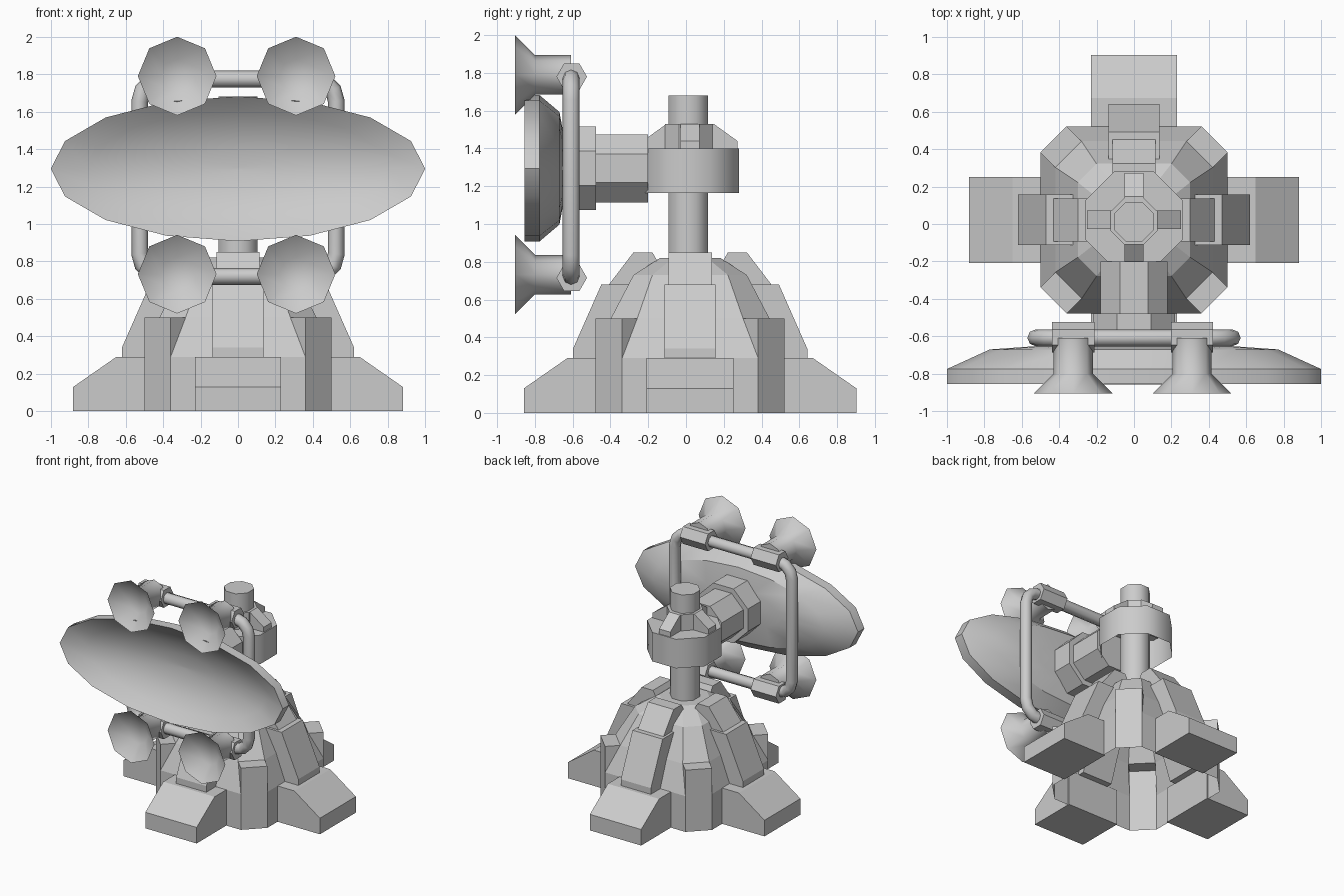
import bpy, bmesh, math
from mathutils import Vector, Matrix

if "Cube" in bpy.data.objects:
    bpy.data.objects.remove(bpy.data.objects["Cube"])

CY = 0.022          # centre of base and hub in y
DISH_Z = 1.295


def finish(name, bm, smooth=None):
    bmesh.ops.remove_doubles(bm, verts=bm.verts, dist=0.0005)
    bmesh.ops.recalc_face_normals(bm, faces=bm.faces)
    me = bpy.data.meshes.new(name)
    bm.to_mesh(me)
    bm.free()
    ob = bpy.data.objects.new(name, me)
    bpy.context.collection.objects.link(ob)
    if smooth:
        bpy.ops.object.select_all(action='DESELECT')
        ob.select_set(True)
        bpy.context.view_layer.objects.active = ob
        bpy.ops.object.shade_smooth_by_angle(angle=math.radians(smooth))
    return ob


def face(bm, pts):
    bm.faces.new([bm.verts.new(p) for p in pts])


def lathe(name, profile, sides, origin, axis='Z', phase=0.5, scale=(1, 1),
          caps=(True, True), smooth=None):
    """Rings of (radius, distance) about an axis; scale gives an oval section."""
    bm = bmesh.new()
    rings = []
    for r, d in profile:
        ring = []
        for i in range(sides):
            a = 2 * math.pi * (i + phase) / sides
            u, v = r * math.cos(a) * scale[0], r * math.sin(a) * scale[1]
            p = {'Z': (u, v, d), 'Y': (u, d, v), 'X': (d, u, v)}[axis]
            ring.append(bm.verts.new(Vector(p) + Vector(origin)))
        rings.append(ring)
    for a, b in zip(rings, rings[1:]):
        for i in range(sides):
            j = (i + 1) % sides
            bm.faces.new((a[i], a[j], b[j], b[i]))
    for ring, cap in ((rings[0], caps[0]), (rings[-1], caps[1])):
        if cap:
            bm.faces.new(ring)
    return finish(name, bm, smooth)


def radial_blocks(name, profile, half_width):
    """Four copies of an extruded (radius, height) profile around the base."""
    for k in range(4):
        rot = Matrix.Rotation(k * math.pi / 2, 3, 'Z')
        bm = bmesh.new()
        sides = [[bm.verts.new(rot @ Vector((r, s * half_width, z)) + Vector((0, CY, 0)))
                  for r, z in profile] for s in (-1, 1)]
        for s in sides:
            bm.faces.new(s)
        n = len(profile)
        for i in range(n):
            j = (i + 1) % n
            bm.faces.new((sides[0][i], sides[0][j], sides[1][j], sides[1][i]))
        finish(f"{name}_{k + 1}", bm)


APO = 1 / math.cos(math.pi / 8)     # octagon apothem to corner radius

# base shell: chamfered square with raised corner pillars and a tapered core
bm = bmesh.new()
core = [(0.42, 0.28, 0.50), (0.30, 0.20, 0.73), (0.16, 0.09, 0.82)]
for k in range(4):
    rot = Matrix.Rotation(k * math.pi / 2, 3, 'Z')

    def add(*pts):
        face(bm, [rot @ Vector(p) + Vector((0, CY, 0)) for p in pts])

    a, b = 0.36, -0.5
    add((-a, b, 0), (a, b, 0), (a, b, .29), (-a, b, .29))
    add((-a, b, .29), (a, b, .29), (.28, -.42, .5), (-.28, -.42, .5))
    for s in (-1, 1):
        add((s * a, b, .29), (s * a, b, .5), (s * .28, -.42, .5))
    add((a, b, 0), (-b, -a, 0), (-b, -a, .29), (-b, -a, .5), (a, b, .5), (a, b, .29))
    add((a, b, .5), (-b, -a, .5), (.42, -.28, .5), (.28, -.42, .5))
    for (r0, c0, z0), (r1, c1, z1) in zip(core, core[1:]):
        add((-c0, -r0, z0), (c0, -r0, z0), (c1, -r1, z1), (-c1, -r1, z1))
        add((c0, -r0, z0), (r0, -c0, z0), (r1, -c1, z1), (c1, -r1, z1))
face(bm, [Matrix.Rotation(k * math.pi / 2, 3, 'Z') @ Vector((s * .09, -.16, .82)) + Vector((0, CY, 0))
          for k in range(4) for s in (-1, 1)])
finish("base_shell", bm)

# feet and stepped buttresses
radial_blocks("foot", [(.49, 0), (.88, 0), (.88, .13), (.65, .29), (.49, .29)], .23)
radial_blocks("lower_buttress", [(.44, .285), (.62, .285), (.62, .34), (.47, .68), (.30, .68)], .135)
radial_blocks("upper_buttress", [(.30, .66), (.445, .66), (.30, .85), (.20, .85), (.16, .78)], .115)

# column and hub
lathe("column", [(.105 * APO, .75), (.105 * APO, 1.68)], 8, (0, .012, 0), smooth=50)
lathe("hub_ring", [(.258 * APO, 1.165), (.258 * APO, 1.40), (.10, 1.40)], 8, (0, CY, 0),
      caps=(False, False), smooth=50)
lathe("hub_core", [(.125 * APO, 1.38), (.125 * APO, 1.53)], 8, (0, .015, 0))
radial_blocks("hub_gusset", [(.10, 1.39), (.25, 1.39), (.25, 1.44), (.125, 1.53), (.10, 1.53)], .05)

# arm and flange behind the dish
lathe("arm", [(.18 * APO, -.20), (.18 * APO, -.49)], 8, (0, 0, DISH_Z), 'Y')
lathe("arm_flange", [(.22 * APO, -.477), (.22 * APO, -.655)], 8, (0, 0, DISH_Z), 'Y')

# oval dish: back, rim, hollow front
lathe("dish", [(.02, -.635), (.38, -.642), (.77, -.67), (1, -.775), (1, -.855),
               (.8, -.785), (.55, -.725), (.28, -.69), (.02, -.68)], 16, (0, 0, DISH_Z), 'Y',
      phase=0, scale=(1, .387), smooth=35)

# tubular frame loop with rounded corners
cu = bpy.data.curves.new("frame", 'CURVE')
cu.dimensions = '3D'
cu.bevel_depth = .045
cu.bevel_resolution = 2
X, Z0, Z1, R = .525, .72, 1.775, .12
pts = []
for sx, sz in ((1, 1), (-1, 1), (-1, -1), (1, -1)):
    arc = []
    for i in range(4):
        t = math.radians(30 * i)
        cz = Z1 - R if sz > 0 else Z0 + R
        arc.append((sx * (X - R + R * math.cos(t)), -.608, cz + sz * R * math.sin(t)))
    pts += arc if sx * sz > 0 else arc[::-1]
sp = cu.splines.new('POLY')
sp.points.add(len(pts) - 1)
for p, co in zip(sp.points, pts):
    p.co = (*co, 1)
sp.use_cyclic_u = True
tube = bpy.data.objects.new("frame_tube_curve", cu)
bpy.context.collection.objects.link(tube)
me = bpy.data.meshes.new_from_object(tube.evaluated_get(bpy.context.evaluated_depsgraph_get()))
bpy.data.objects.remove(tube)
bm = bmesh.new()
bm.from_mesh(me)
finish("frame_tube", bm, smooth=50)

# four horns on hexagonal clamps
for x, sx in ((-.325, "left"), (.31, "right")):
    for z, zc, sz in ((1.79, 1.78, "upper"), (.732, .715, "lower")):
        lathe(f"{sz}_{sx}_clamp", [(.081, -.113), (.081, .113)], 6, (x, -.605, zc), 'X', phase=0)
        lathe(f"{sz}_{sx}_horn", [(.105, -.61), (.105, -.80), (.21, -.905), (.09, -.815)],
              8, (x, 0, z), 'Y', phase=0, smooth=50)
